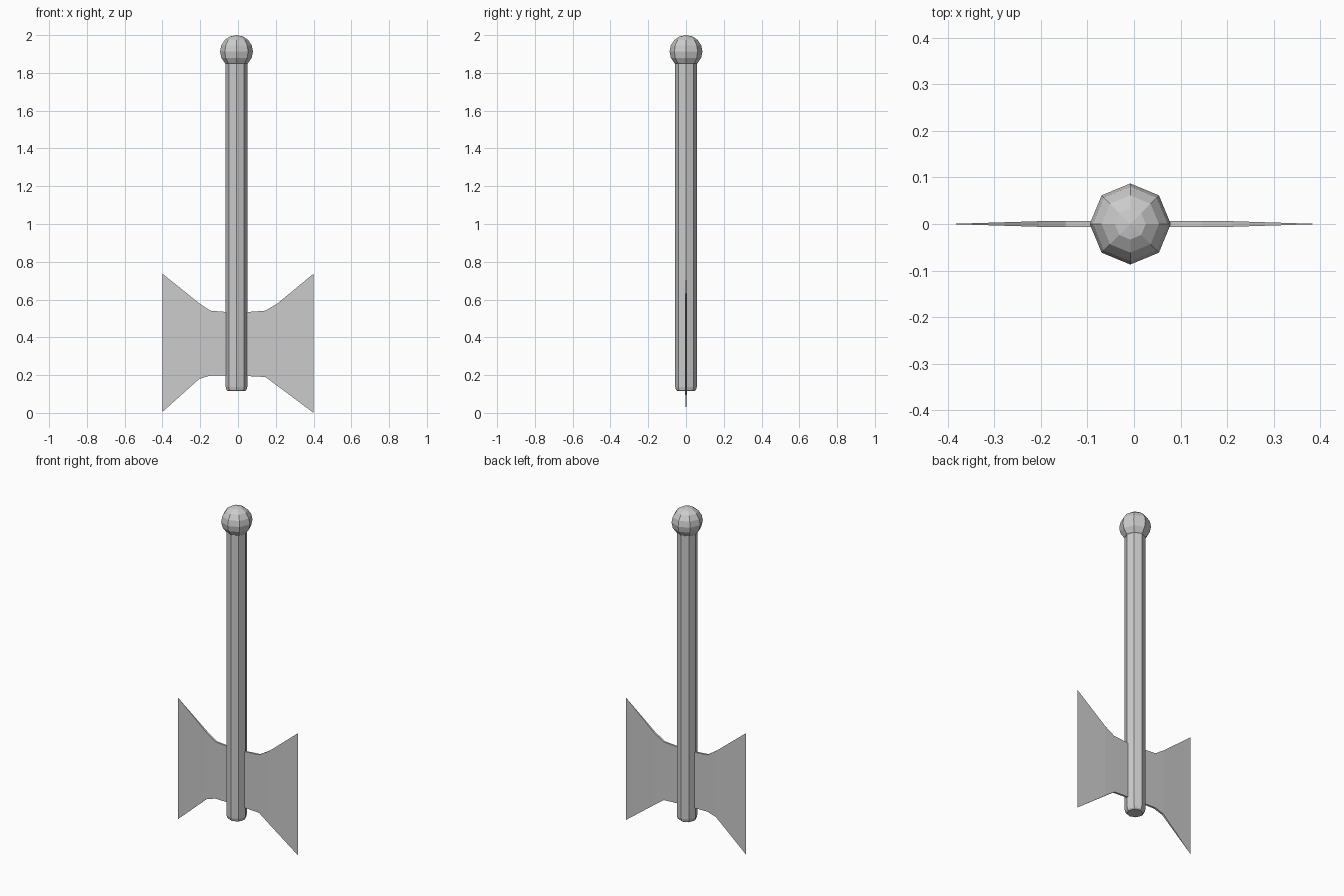
import bpy, bmesh, math

if "Cube" in bpy.data.objects:
    bpy.data.objects.remove(bpy.data.objects["Cube"])

CX = -0.008  # handle axis is slightly off the blade centre


def make_object(name, bm):
    bmesh.ops.recalc_face_normals(bm, faces=bm.faces)
    mesh = bpy.data.meshes.new(name)
    bm.to_mesh(mesh)
    bm.free()
    obj = bpy.data.objects.new(name, mesh)
    bpy.context.collection.objects.link(obj)
    return obj


def lathe(name, profile, sides=8):
    """Spin (radius, z) points around the handle axis; radius 0 makes a pole."""
    bm = bmesh.new()
    rings = []
    for r, z in profile:
        n = 1 if r == 0 else sides
        rings.append([bm.verts.new((CX + r * math.cos(2 * math.pi * i / sides),
                                    r * math.sin(2 * math.pi * i / sides), z))
                      for i in range(n)])
    for a, b in zip(rings, rings[1:]):
        for i in range(sides):
            j = (i + 1) % sides
            quad = [a[i % len(a)], a[j % len(a)], b[j % len(b)], b[i % len(b)]]
            bm.faces.new(list(dict.fromkeys(quad)))
    for ring in (rings[0], rings[-1]):
        if len(ring) > 2:
            bm.faces.new(ring)
    return make_object(name, bm)


# Octagonal handle with a bevelled foot
lathe("handle", [(0.045, 0.115), (0.053, 0.122), (0.057, 0.138), (0.057, 1.87)])

# Round low-poly pommel
R, CZ = 0.087, 1.913
lathe("pommel", [(0 if k in (0, 8) else R * math.sin(math.pi * k / 8),
                  CZ - R * math.cos(math.pi * k / 8)) for k in range(9)])

# Double-sided blade: stations of x, bottom z, top z, half thickness
stations = [(-0.40, 0.005, 0.737, 0), (-0.205, 0.18, 0.58, 0.006),
            (-0.147, 0.198, 0.541, 0.006), (-0.06, 0.197, 0.534, 0.006),
            (0.05, 0.195, 0.534, 0.006), (0.145, 0.19, 0.541, 0.006),
            (0.21, 0.142, 0.58, 0.006), (0.40, 0.0, 0.737, 0)]
bm = bmesh.new()
loops = []
for x, lo, hi, t in stations:
    if t == 0:
        low, high = bm.verts.new((x, 0, lo)), bm.verts.new((x, 0, hi))
        loops.append([low, low, high, high])
    else:
        loops.append([bm.verts.new((x, y, z)) for y, z in
                      ((-t, lo), (t, lo), (t, hi), (-t, hi))])
for a, b in zip(loops, loops[1:]):
    for i in range(4):
        j = (i + 1) % 4
        bm.faces.new(list(dict.fromkeys([a[i], a[j], b[j], b[i]])))
make_object("blade", bm)
